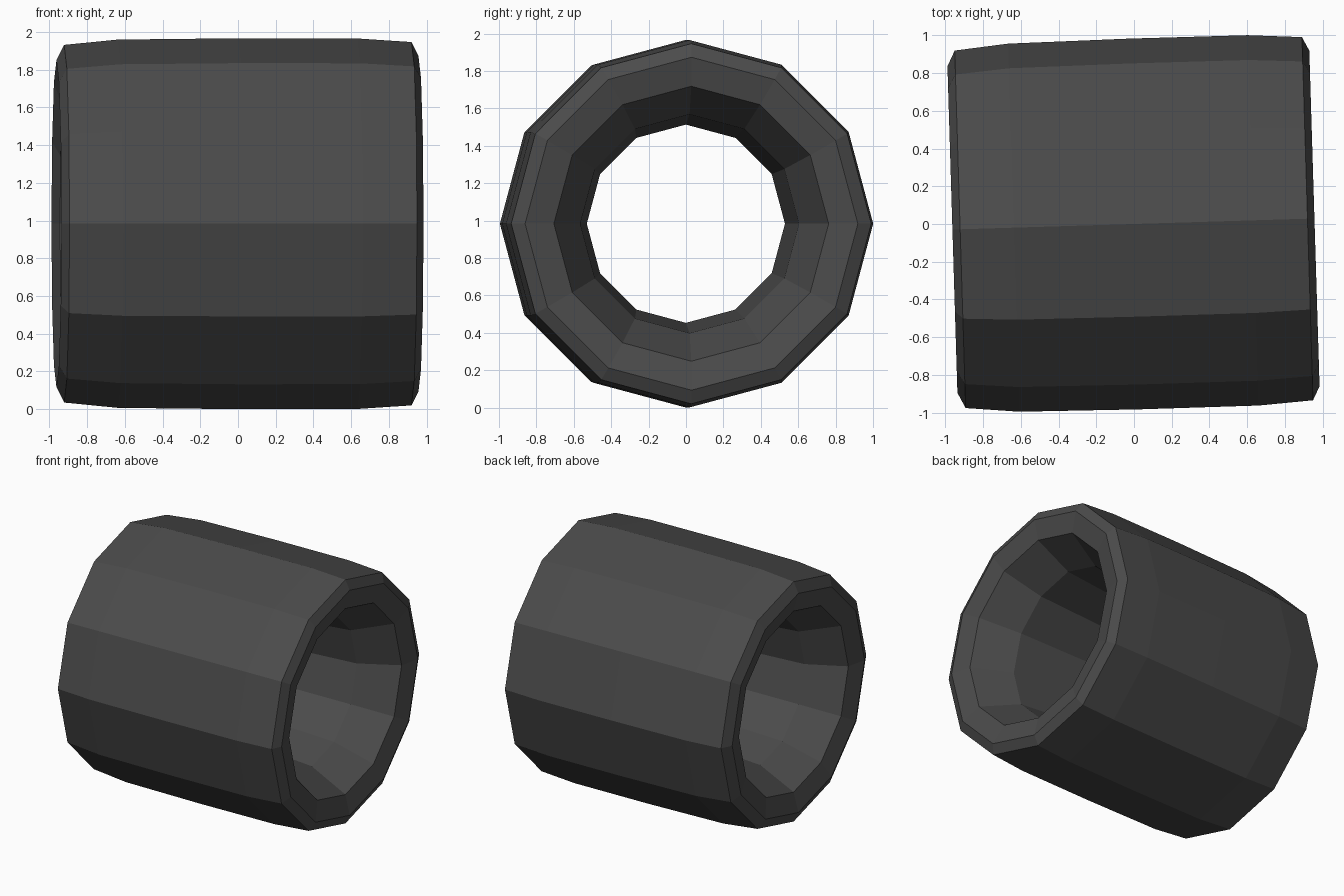
import bpy, bmesh, math
from mathutils import Matrix, Vector

cube = bpy.data.objects.get("Cube")
if cube:
    bpy.data.objects.remove(cube, do_unlink=True)

SIDES = 12
TILT = math.radians(1.75)
CENTRE_Z = 0.983

# Closed wall section as (position along axis, radius): outside, then bore
section = [
    (-0.963, 0.866), (-0.922, 0.948), (-0.638, 0.976), (0.0, 0.983),
    (0.632, 0.982), (0.92, 0.963), (0.957, 0.89),
    (0.92, 0.735), (0.632, 0.585), (-0.02, 0.53),
    (-0.638, 0.575), (-0.922, 0.715),
]

# Dark grey material
grey = bpy.data.materials.new("dark grey")
colour = (0.07, 0.07, 0.07, 1)
grey.diffuse_color = colour
grey.use_nodes = True
shader = next(n for n in grey.node_tree.nodes if n.type == 'BSDF_PRINCIPLED')
shader.inputs["Base Color"].default_value = colour

# Faceted barrel tube: revolve the section around the x axis
bm = bmesh.new()
rings = []
for i in range(SIDES):
    spin = Matrix.Rotation(math.tau * i / SIDES, 3, 'X')
    rings.append([bm.verts.new(spin @ Vector((x, 0, r))) for x, r in section])
for i, ring in enumerate(rings):
    following = rings[(i + 1) % SIDES]
    for j in range(len(section)):
        k = (j + 1) % len(section)
        bm.faces.new((ring[j], ring[k], following[k], following[j]))
bmesh.ops.recalc_face_normals(bm, faces=bm.faces)

# Turn slightly about the upright axis and stand on the ground
bmesh.ops.transform(bm, verts=bm.verts, matrix=Matrix.Translation((0, 0, CENTRE_Z))
                    @ Matrix.Rotation(TILT, 4, 'Z'))
mesh = bpy.data.meshes.new("tube")
bm.to_mesh(mesh)
bm.free()
mesh.materials.append(grey)
tube = bpy.data.objects.new("tube", mesh)
bpy.context.collection.objects.link(tube)
